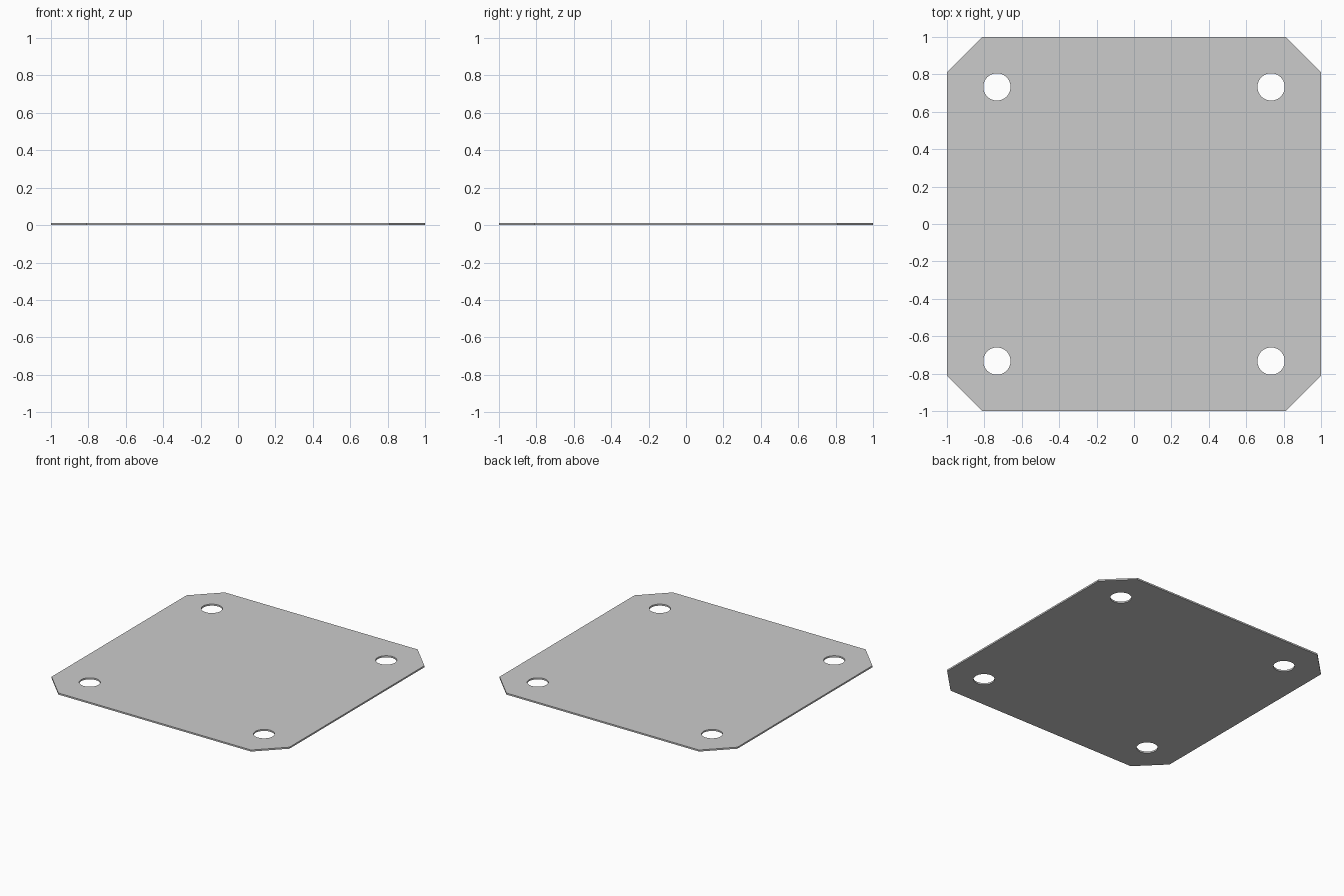
import bpy, bmesh
from math import cos, sin, tau

if "Cube" in bpy.data.objects:
    bpy.data.objects.remove(bpy.data.objects["Cube"])

HALF, CHAMFER = 1.0, 0.19      # plate half-width and corner cut
THICK = 0.012
HOLE_POS, HOLE_R, HOLE_SIDES = 0.733, 0.073, 48

bm = bmesh.new()


def loop(points):
    """Closed loop of edges on z = 0."""
    verts = [bm.verts.new((x, y, 0)) for x, y in points]
    return [bm.edges.new((a, b)) for a, b in zip(verts, verts[1:] + verts[:1])]


# Outline: square with cut corners
c = HALF - CHAMFER
edges = loop([(c, -HALF), (HALF, -c), (HALF, c), (c, HALF),
              (-c, HALF), (-HALF, c), (-HALF, -c), (-c, -HALF)])

# Four bolt holes
for sx in (-1, 1):
    for sy in (-1, 1):
        edges += loop([(sx * HOLE_POS + HOLE_R * cos(tau * i / HOLE_SIDES),
                        sy * HOLE_POS + HOLE_R * sin(tau * i / HOLE_SIDES))
                       for i in range(HOLE_SIDES)])

# Fill around the holes and extrude to thickness
bmesh.ops.triangle_fill(bm, edges=edges, use_beauty=True, normal=(0, 0, 1))
ext = bmesh.ops.extrude_face_region(bm, geom=bm.faces[:], use_keep_orig=True)
top = [g for g in ext["geom"] if isinstance(g, bmesh.types.BMVert)]
bmesh.ops.translate(bm, verts=top, vec=(0, 0, THICK))
bmesh.ops.recalc_face_normals(bm, faces=bm.faces[:])

mesh = bpy.data.meshes.new("mounting_plate")
bm.to_mesh(mesh)
bm.free()
plate = bpy.data.objects.new("mounting_plate", mesh)
bpy.context.collection.objects.link(plate)

# Smooth hole walls, sharp plate edges
bpy.context.view_layer.objects.active = plate
plate.select_set(True)
bpy.ops.object.shade_smooth_by_angle()
